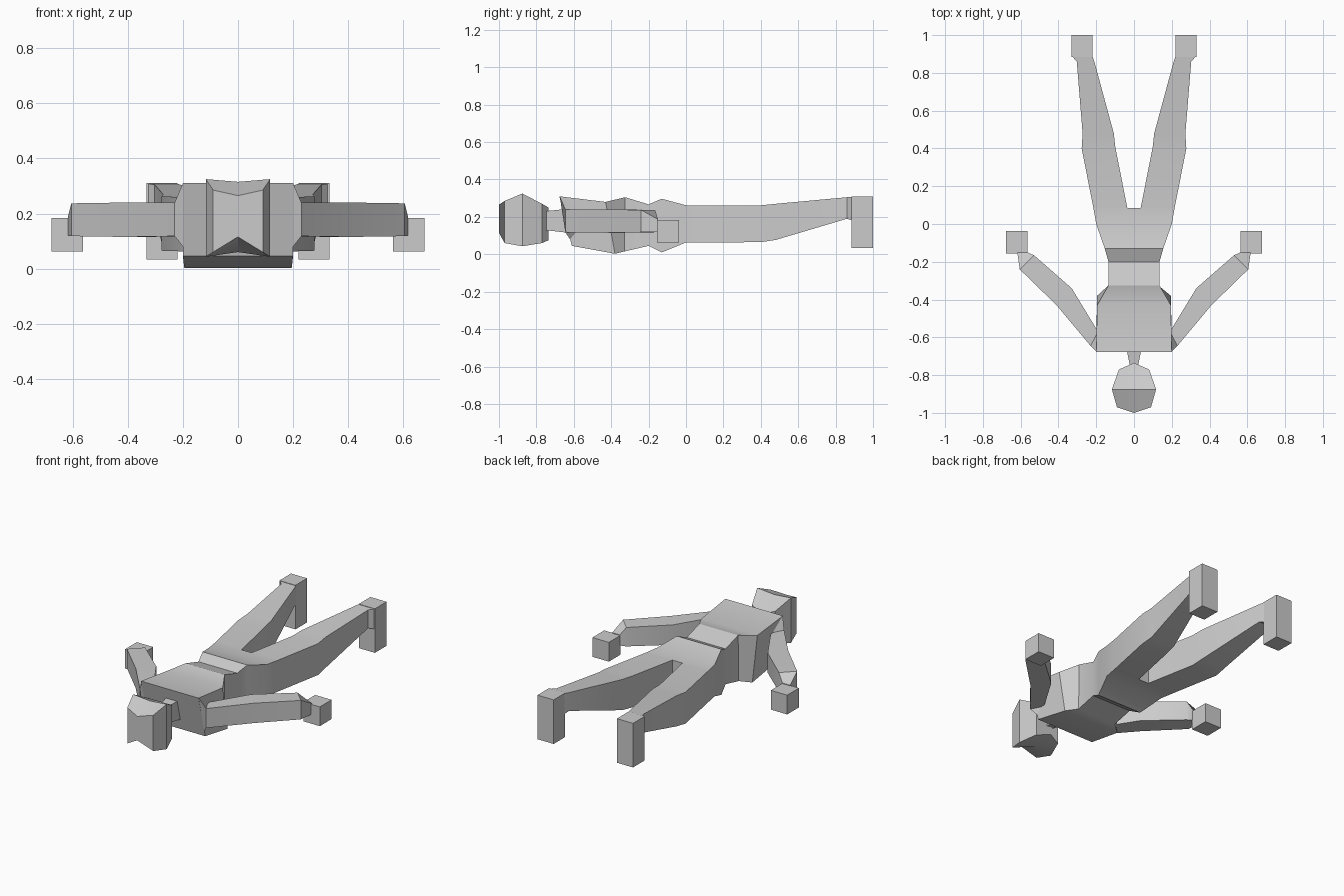
import bpy, bmesh, math

if "Cube" in bpy.data.objects:
    bpy.data.objects.remove(bpy.data.objects["Cube"])

grey = bpy.data.materials.new("light_grey")
grey.diffuse_color = (0.6, 0.6, 0.6, 1)
grey.use_nodes = True
grey.node_tree.nodes["Principled BSDF"].inputs["Base Color"].default_value = grey.diffuse_color


def finish(name, bm):
    bmesh.ops.recalc_face_normals(bm, faces=bm.faces)
    me = bpy.data.meshes.new(name)
    bm.to_mesh(me)
    bm.free()
    me.materials.append(grey)
    ob = bpy.data.objects.new(name, me)
    bpy.context.collection.objects.link(ob)
    bpy.ops.object.select_all(action='DESELECT')
    ob.select_set(True)
    bpy.context.view_layer.objects.active = ob
    bpy.ops.object.shade_smooth_by_angle(angle=math.radians(30))


def loft(name, rings, side=1):
    """Skin a list of equal-length point rings and cap both ends."""
    bm = bmesh.new()
    vr = [[bm.verts.new((x * side, y, z)) for x, y, z in r] for r in rings]
    n = len(vr[0])
    for a, b in zip(vr, vr[1:]):
        for i in range(n):
            j = (i + 1) % n
            bm.faces.new((a[i], a[j], b[j], b[i]))
    bm.faces.new(vr[0])
    bm.faces.new(vr[-1])
    finish(name, bm)


def section(w, yt, zt, yb, zb):
    """Symmetric four-point section with separate top and bottom positions."""
    return [(-w, yt, zt), (w, yt, zt), (w, yb, zb), (-w, yb, zb)]


def limb(a, b, zt, zb):
    """Four-point section between two plan points."""
    return [(*a, zt), (*b, zt), (*b, zb), (*a, zb)]


def box(x0, x1, y0, y1, z0, z1):
    return [limb((x0, y), (x1, y), z1, z0) for y in (y0, y1)]


def head_ring(w, ys, ym, zt, ztm, zb, zbm):
    return [(-w, ys, zt), (0, ym, ztm), (w, ys, zt),
            (w, ys, zb), (0, ym, zbm), (-w, ys, zb)]


# head: creased along the middle, widest halfway
loft("head", [
    head_ring(0.09, -0.97, -1.0, 0.285, 0.265, 0.06, 0.115),
    head_ring(0.117, -0.875, -0.875, 0.325, 0.315, 0.043, 0.06),
    head_ring(0.08, -0.77, -0.735, 0.27, 0.25, 0.06, 0.075)])

# neck
loft("neck", [
    section(0.02, -0.76, 0.23, -0.76, 0.13),
    section(0.04, -0.66, 0.24, -0.63, 0.115)])

# chest narrowing to the waist, then flaring to the hips
loft("torso", [
    section(0.2, -0.677, 0.31, -0.61, 0.045),
    section(0.195, -0.43, 0.28, -0.38, 0.003),
    section(0.135, -0.325, 0.305, -0.33, 0.015),
    section(0.135, -0.2, 0.267, -0.2, 0.045),
    section(0.155, -0.13, 0.297, -0.13, 0.01),
    section(0.2, 0.0, 0.262, 0.0, 0.063),
    section(0.215, 0.085, 0.26, 0.085, 0.063)])

for label, s in (("left", -1), ("right", 1)):
    # arm with a sloping shoulder and a tapered wrist
    loft(label + "_arm", [
        [(0.19, -0.57, 0.25), (0.2, -0.675, 0.31),
         (0.2, -0.62, 0.08), (0.19, -0.57, 0.12)],
        limb((0.19, -0.57), (0.23, -0.645), 0.24, 0.118),
        limb((0.33, -0.34), (0.41, -0.43), 0.24, 0.115),
        limb((0.53, -0.165), (0.605, -0.24), 0.237, 0.118),
        limb((0.565, -0.15), (0.618, -0.15), 0.187, 0.12)], s)
    loft(label + "_hand", box(0.563, 0.677, -0.155, -0.038, 0.062, 0.183), s)

    # leg with a soft knee
    loft(label + "_leg", [
        limb((0.035, 0.085), (0.215, 0.085), 0.26, 0.063),
        limb((0.098, 0.40), (0.277, 0.40), 0.262, 0.065),
        limb((0.107, 0.48), (0.272, 0.48), 0.27, 0.077),
        limb((0.21, 0.86), (0.303, 0.86), 0.305, 0.19),
        limb((0.22, 0.89), (0.33, 0.89), 0.308, 0.18)], s)
    loft(label + "_foot", box(0.22, 0.332, 0.885, 1.0, 0.033, 0.31), s)
